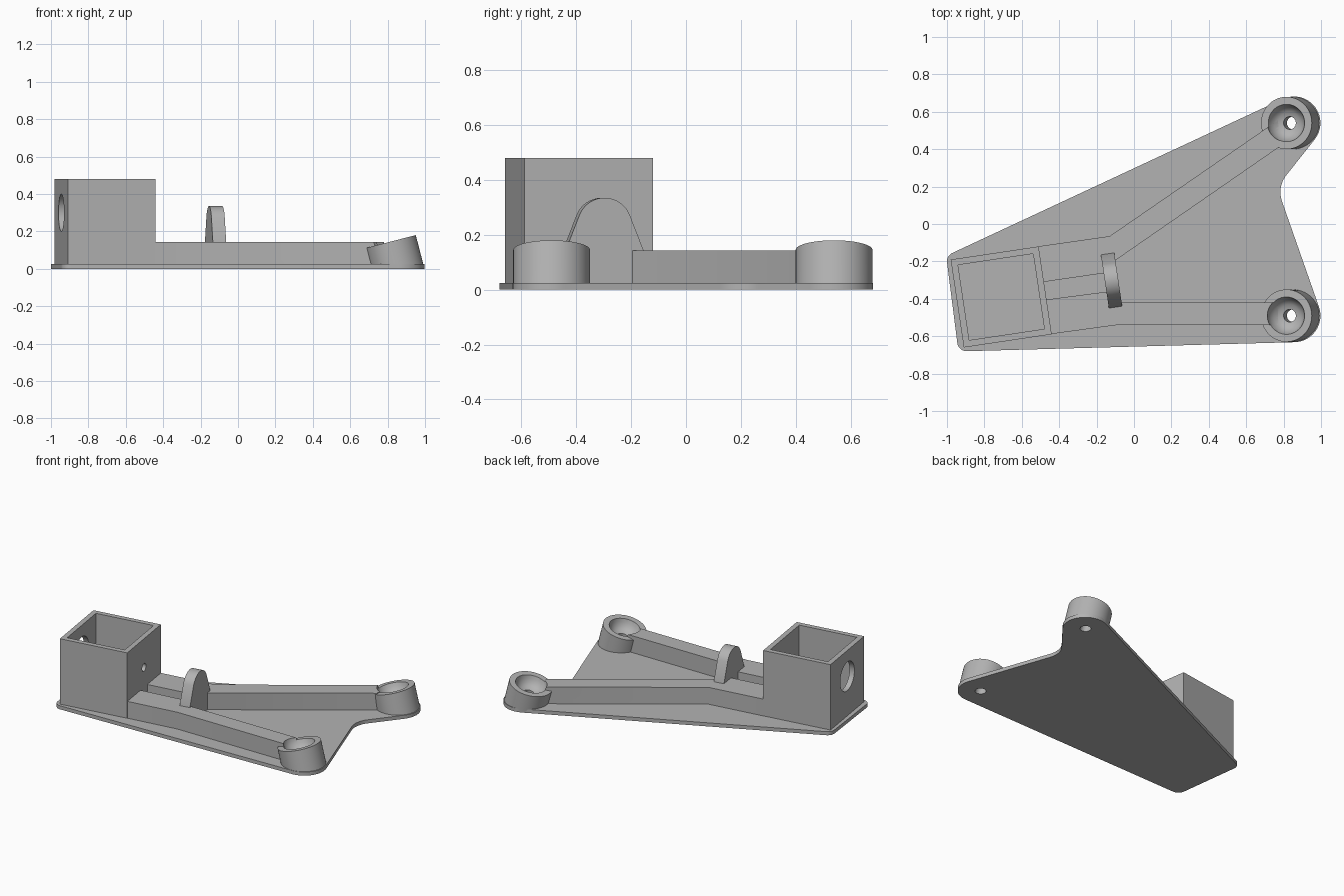
import bpy, bmesh, math
from mathutils import Matrix, Vector

if "Cube" in bpy.data.objects:
    bpy.data.objects.remove(bpy.data.objects["Cube"])

grey = bpy.data.materials.new("plain grey")
grey.use_nodes = True
grey.diffuse_color = (0.45, 0.45, 0.45, 1)
grey.node_tree.nodes["Principled BSDF"].inputs["Base Color"].default_value = grey.diffuse_color

TURN = Matrix.Rotation(math.radians(8.5), 4, 'Z')   # socket and lug heading
TILT = Matrix.Rotation(math.radians(-14.5), 4, 'Y')  # boss lean
UPRIGHT = Matrix(((0, 0, 1, 0), (1, 0, 0, 0), (0, 1, 0, 0), (0, 0, 0, 1)))  # profile to y-z plane


def finish(bm, name):
    bmesh.ops.recalc_face_normals(bm, faces=bm.faces)
    mesh = bpy.data.meshes.new(name)
    bm.to_mesh(mesh)
    bm.free()
    mesh.materials.append(grey)
    obj = bpy.data.objects.new(name, mesh)
    bpy.context.collection.objects.link(obj)
    return obj


def prism(name, outline, low, high, matrix=Matrix()):
    bm = bmesh.new()
    face = bm.faces.new([bm.verts.new((x, y, low)) for x, y in outline])
    top = bmesh.ops.extrude_face_region(bm, geom=[face])["geom"]
    verts = [v for v in top if isinstance(v, bmesh.types.BMVert)]
    bmesh.ops.translate(bm, verts=verts, vec=(0, 0, high - low))
    bm.transform(matrix)
    return finish(bm, name)


def arc(cx, cy, r, start, end, steps=16):
    angles = [math.radians(start + (end - start) * i / steps) for i in range(steps + 1)]
    return [(cx + r * math.cos(a), cy + r * math.sin(a)) for a in angles]


def circle(cx, cy, r):
    return arc(cx, cy, r, 0, 360, 48)[:-1]


def square(half):
    return [(-half, -half), (half, -half), (half, half), (-half, half)]


def lathe(name, profile, matrix, steps=64):
    bm = bmesh.new()
    verts = [bm.verts.new((r, 0, z)) for r, z in profile]
    edges = [bm.edges.new(pair) for pair in zip(verts, verts[1:])]
    bmesh.ops.spin(bm, geom=verts + edges, cent=(0, 0, 0), axis=(0, 0, 1),
                   angle=math.tau, steps=steps)
    bmesh.ops.remove_doubles(bm, verts=bm.verts, dist=0.0001)
    bm.transform(matrix)
    return finish(bm, name)


def cut(obj, *cutters):
    for cutter in cutters:
        mod = obj.modifiers.new("cut", 'BOOLEAN')
        mod.operation, mod.solver, mod.object = 'DIFFERENCE', 'EXACT', cutter
        bpy.context.view_layer.objects.active = obj
        bpy.ops.object.modifier_apply(modifier=mod.name)


# Base plate: rounded corners, two lobes and a hollow between them
base_plate = prism("base_plate",
                   arc(-0.895, -0.63, 0.05, 188.5, 271.6)
                   + arc(0.855, -0.49, 0.142, -88.4, 19.3)
                   + arc(0.93, 0.17, 0.147, 199, 140)
                   + arc(0.855, 0.54, 0.142, -40, 115)
                   + arc(-0.95, -0.2, 0.05, 115, 188.5), 0, 0.025)

# Square socket with a large hole outside and a small hole inside
at_socket = Matrix.Translation((-0.71, -0.39, 0)) @ TURN
socket = prism("square_socket", square(0.2375), 0.002, 0.48, at_socket)
socket_cutters = [
    prism("pocket_cutter", square(0.203), 0.025, 0.6, at_socket),
    prism("large_hole_cutter", circle(0, 0.3, 0.1), -0.4, -0.1, at_socket @ UPRIGHT),
    prism("small_hole_cutter", circle(0, 0.28, 0.027), 0.1, 0.4, at_socket @ UPRIGHT)]
cut(socket, *socket_cutters)

# Two ribs running from the socket to the bosses
back_rib = prism("back_rib", [(-0.515, -0.12), (-0.485, -0.31), (-0.14, -0.26), (-0.1, -0.195),
                              (0.78, 0.414), (0.77, 0.555), (-0.13, -0.065)], 0.003, 0.142)
front_rib = prism("front_rib", [(-0.455, -0.59), (-0.09, -0.54), (0.77, -0.54), (0.77, -0.42),
                                (-0.07, -0.42), (-0.13, -0.36), (-0.475, -0.405)], 0.003, 0.142)

# Upright lug with a pin hole
at_lug = Matrix.Translation((-0.12, -0.302, 0)) @ TURN @ UPRIGHT
lug = prism("lug", [(-0.145, 0.004), (0.145, 0.004), (0.145, 0.14)]
            + arc(0, 0.235, 0.1, 22, 158, 24) + [(-0.145, 0.14)], -0.036, 0.036, at_lug)
pin_cutter = prism("pin_cutter", circle(0, 0.255, 0.027), -0.2, 0.2, at_lug)
cut(lug, pin_cutter)

# Leaning bosses, trimmed flat at the ground, each with a dished bolt hole
bosses, dish_cutters = [], []
for side, y, rib in (("back", 0.54, back_rib), ("front", -0.49, front_rib)):
    place = Matrix.Translation((0.815, y, 0.145)) @ TILT
    boss = lathe(side + "_boss", [(0, -0.3), (0.14, -0.3), (0.14, 0), (0, 0)], place)
    bm = bmesh.new()
    bm.from_mesh(boss.data)
    trim = bmesh.ops.bisect_plane(bm, geom=bm.verts[:] + bm.edges[:] + bm.faces[:],
                                  plane_co=(0, 0, 0.001), plane_no=(0, 0, -1), clear_outer=True)
    rim = [e for e in trim["geom_cut"] if isinstance(e, bmesh.types.BMEdge)]
    bmesh.ops.contextual_create(bm, geom=rim)
    bmesh.ops.recalc_face_normals(bm, faces=bm.faces)
    bm.to_mesh(boss.data)
    bm.free()
    dish = lathe(side + "_dish_cutter",
                 [(0, -0.35), (0.034, -0.35), (0.034, -0.07), (0.06, -0.063), (0.08, -0.045),
                  (0.093, -0.022), (0.1, 0), (0.1, 0.15), (0, 0.15)], place)
    for part in (boss, rib, base_plate):
        cut(part, dish)
    bosses.append(boss)
    dish_cutters.append(dish)

# Remove the cutters and smooth the round surfaces
for cutter in socket_cutters + [pin_cutter] + dish_cutters:
    bpy.data.objects.remove(cutter)
bpy.ops.object.select_all(action='DESELECT')
for part in [base_plate, socket, back_rib, front_rib, lug] + bosses:
    part.select_set(True)
    bpy.context.view_layer.objects.active = part
bpy.ops.object.shade_smooth_by_angle(angle=math.radians(30))
